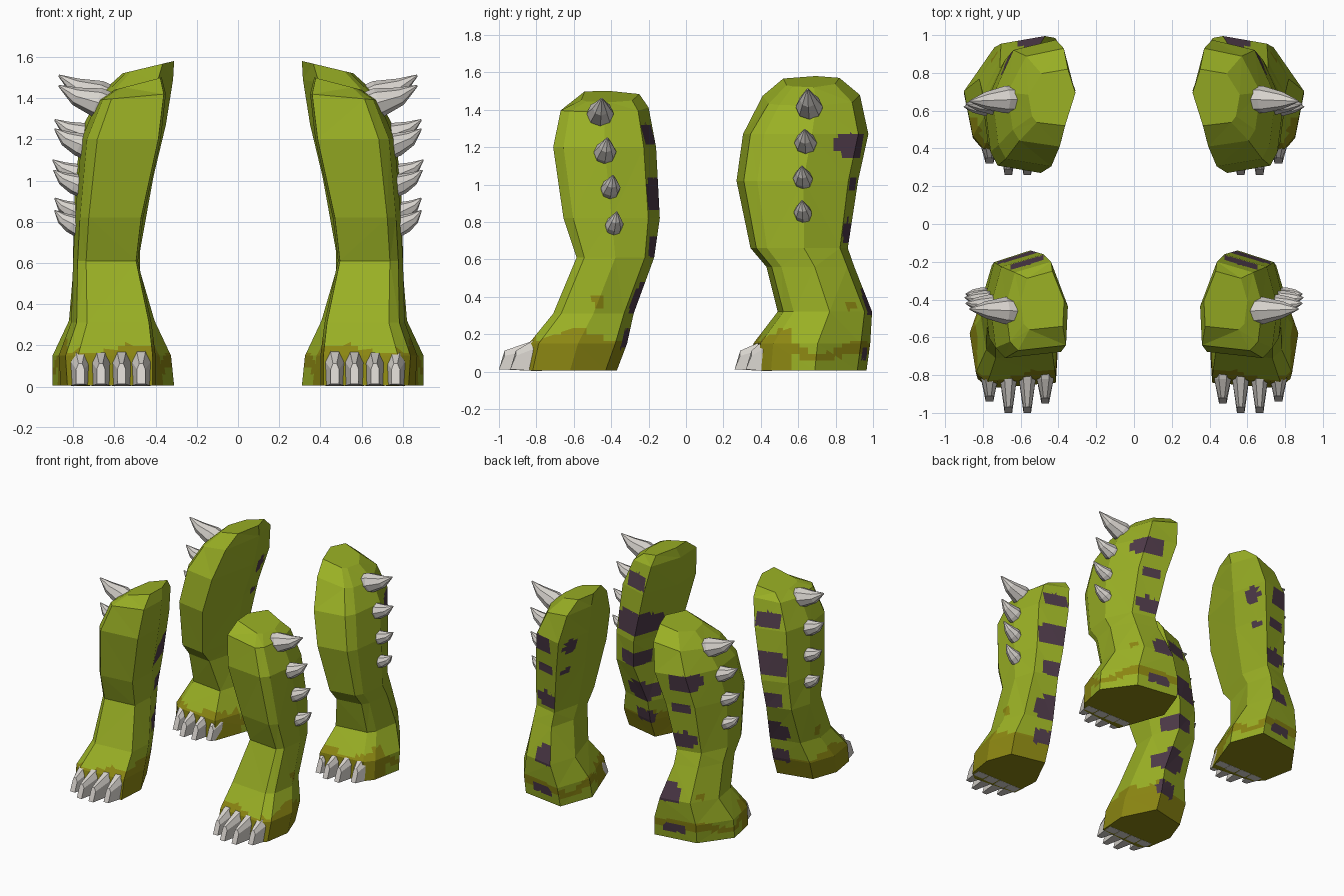
import bpy, bmesh, math
from mathutils import Vector

if "Cube" in bpy.data.objects:
    bpy.data.objects.remove(bpy.data.objects["Cube"])


def mat(name, rgb):
    m = bpy.data.materials.new(name)
    m.diffuse_color = (*rgb, 1)
    m.use_nodes = True
    m.node_tree.nodes["Principled BSDF"].inputs["Base Color"].default_value = m.diffuse_color
    return m


GREEN = mat("skin_green", (0.32, 0.43, 0.018))
OLIVE = mat("foot_olive", (0.26, 0.24, 0.006))
PURPLE = mat("patch_purple", (0.075, 0.042, 0.065))
BONE = mat("bone", (0.68, 0.65, 0.61))


def finish(bm, name, mats):
    """Make an object from a right-hand part and mirror it to the left."""
    bmesh.ops.recalc_face_normals(bm, faces=bm.faces)
    me = bpy.data.meshes.new(name)
    bm.to_mesh(me)
    bm.free()
    for m in mats:
        me.materials.append(m)
    ob = bpy.data.objects.new(name, me)
    bpy.context.collection.objects.link(ob)
    ob.modifiers.new("mirror", 'MIRROR').use_mirror_merge = False


def loft(bm, rings):
    """Skin a list of point rings, closing both ends."""
    vs = [[bm.verts.new(p) for p in r] for r in rings]
    n = len(vs[0])
    for a, b in zip(vs, vs[1:]):
        for i in range(n):
            j = (i + 1) % n
            bm.faces.new((a[i], a[j], b[j], b[i]))
    bm.faces.new(vs[0][::-1])
    bm.faces.new(vs[-1])


def slice_mesh(bm, axis, start, end, step):
    """Cut the mesh with evenly spaced planes so cells can be coloured."""
    no = Vector((0, 0, 0))
    no[axis] = 1
    k = start
    while k < end:
        bmesh.ops.bisect_plane(bm, geom=bm.verts[:] + bm.edges[:] + bm.faces[:],
                               plane_co=no * k, plane_no=no, dist=1e-5)
        k += step


def in_patch(c, n, patches):
    for side, a, z, w, h in patches:
        if side == 'back':
            u, facing = c.x - a, n.y > 0.3
        else:
            u, facing = c.y - a, n.x < -0.3
        if facing and (abs(2 * u / w)) ** 4 + (abs(2 * (c.z - z) / h)) ** 4 < 1.1:
            return True
    return False


def leg(name, section, rows, patches, stained):
    bm = bmesh.new()
    # row: height, front y, back y, inner x, outer x, drop of the outer side
    loft(bm, [[(xi + u * (xo - xi), yf + v * (yb - yf), z - drop * u)
               for u, v in section] for z, yf, yb, xi, xo, drop in rows])
    bmesh.ops.recalc_face_normals(bm, faces=bm.faces)
    bmesh.ops.triangulate(bm, faces=bm.faces)
    y0, y1 = min(v.co.y for v in bm.verts), max(v.co.y for v in bm.verts)
    slice_mesh(bm, 2, 0.023, 1.4, 0.035)
    slice_mesh(bm, 0, 0.303, 0.9, 0.035)
    slice_mesh(bm, 1, y0 + 0.023, y1, 0.045)
    for f in bm.faces:
        c = f.calc_center_median()
        if in_patch(c, f.normal, patches):
            f.material_index = 2
        elif stained(c, f.normal):
            f.material_index = 1
    bmesh.ops.dissolve_limit(bm, angle_limit=0.01, verts=bm.verts, edges=bm.edges,
                             delimit={'MATERIAL'})
    bmesh.ops.triangulate(bm, faces=bm.faces)
    finish(bm, name, [GREEN, OLIVE, PURPLE])


def spikes(name, data):
    """Fluted, slightly upturned spikes: base point, tip point, radius."""
    bm = bmesh.new()
    for base, tip, r in data:
        b, t = Vector(base), Vector(tip)
        d = (t - b).normalized()
        side = Vector((0, 1, 0))
        up = d.cross(side).normalized()
        if up.z < 0:
            up = -up
        rings = []
        for k, s, sag in ((-0.2, 0.95, 0), (0.15, 1, 0.05), (0.6, 0.62, 0.22), (1, 0.06, 0)):
            c = b.lerp(t, k) - up * sag * r
            rings.append([c + (side * math.cos(a) + up * math.sin(a)) * r * s
                          for a in (math.tau * i / 8 for i in range(8))])
        loft(bm, rings)
    finish(bm, name, [BONE])


def toes(name, xs, y_tips, y_root):
    """Wedge claws with a narrow top ridge."""
    bm = bmesh.new()
    for x, yt in zip(xs, y_tips):
        def ring(y, w, h, z0):
            return [(x - w, y, z0), (x + w, y, z0), (x + w, y, z0 + h * 0.72),
                    (x + w * 0.45, y, z0 + h), (x - w * 0.45, y, z0 + h),
                    (x - w, y, z0 + h * 0.72)]
        tip = ring(yt, 0.02, 0.1, 0.012)
        tip = [(px, py + (0.03 if pz > 0.05 else 0), pz) for px, py, pz in tip]
        loft(bm, [ring(y_root + 0.05, 0.046, 0.175, 0.004),
                  ring(y_root, 0.045, 0.16, 0.004), tip])
    finish(bm, name, [BONE])


# Front legs
front_section = [(0.03, 0.06), (0.8, 0), (0.93, 0.1), (1, 0.5),
                 (0.85, 0.88), (0.27, 1), (0, 0.5)]
front_rows = [
    (0.005, -0.87, -0.37, 0.40, 0.86, 0), (0.15, -0.84, -0.315, 0.40, 0.87, 0),
    (0.31, -0.71, -0.28, 0.42, 0.81, 0), (0.61, -0.585, -0.17, 0.485, 0.80, 0),
    (0.82, -0.655, -0.14, 0.46, 0.79, 0), (1.20, -0.71, -0.16, 0.375, 0.76, 0),
    (1.42, -0.67, -0.20, 0.35, 0.68, 0.03), (1.50, -0.56, -0.25, 0.37, 0.60, 0.06)]
front_patches = [('back', 0.56, 1.27, 0.17, 0.11), ('back', 0.58, 0.94, 0.27, 0.17),
                 ('back', 0.60, 0.67, 0.16, 0.12), ('back', 0.58, 0.39, 0.19, 0.14),
                 ('back', 0.58, 0.17, 0.16, 0.10), ('inner', -0.24, 0.93, 0.12, 0.13),
                 ('inner', -0.26, 0.67, 0.09, 0.10)]


def front_stain(c, n):
    edge = 0.2 + 0.03 * math.sin(14 * c.x + 1) + 0.025 * math.sin(19 * c.y)
    spot = (c.y + 0.47) ** 2 + (c.z - 0.38) ** 2 < 0.0011 and n.x > 0.3
    return c.z < edge or spot


leg("front_leg", front_section, front_rows, front_patches, front_stain)

# Back legs
back_section = [(0.22, 0), (0.82, 0.06), (0.92, 0.17), (1, 0.55),
                (0.72, 0.92), (0.16, 1), (0, 0.58)]
back_rows = [
    (0.005, 0.35, 0.965, 0.31, 0.90, 0), (0.15, 0.36, 0.985, 0.325, 0.90, 0),
    (0.32, 0.49, 0.995, 0.405, 0.82, 0), (0.56, 0.43, 0.90, 0.475, 0.80, 0),
    (0.66, 0.345, 0.865, 0.475, 0.80, 0), (1.02, 0.27, 0.92, 0.41, 0.79, 0),
    (1.27, 0.305, 0.975, 0.35, 0.75, 0), (1.49, 0.41, 0.93, 0.315, 0.67, 0.07),
    (1.58, 0.52, 0.82, 0.31, 0.56, 0.06)]
back_patches = [('back', 0.60, 1.21, 0.19, 0.13), ('back', 0.58, 1.0, 0.13, 0.08),
                ('back', 0.58, 0.75, 0.18, 0.12), ('back', 0.52, 0.36, 0.18, 0.13),
                ('back', 0.57, 0.10, 0.16, 0.07), ('inner', 0.85, 1.20, 0.10, 0.12),
                ('inner', 0.82, 0.99, 0.07, 0.07)]


def back_stain(c, n):
    if n.z < -0.8 and c.z < 0.02:
        return True
    wave = 0.025 * math.sin(17 * c.y + 6 * c.x)
    if c.y < 0.56:
        return c.z < 0.2 + wave
    spot = (c.y - 0.88) ** 2 + (c.z - 0.35) ** 2 < 0.001 and n.x > 0.3
    return 0.08 + wave < c.z < 0.13 + 1.6 * wave or spot


leg("back_leg", back_section, back_rows, back_patches, back_stain)

# Spikes down the outer sides
spikes("front_leg_spikes", [
    ((0.65, -0.46, 1.37), (0.87, -0.45, 1.46), 0.072),
    ((0.74, -0.435, 1.165), (0.89, -0.42, 1.25), 0.06),
    ((0.77, -0.405, 0.975), (0.895, -0.39, 1.05), 0.052),
    ((0.785, -0.385, 0.78), (0.89, -0.37, 0.855), 0.048)])
spikes("back_leg_spikes", [
    ((0.65, 0.66, 1.405), (0.87, 0.65, 1.51), 0.072),
    ((0.73, 0.64, 1.215), (0.89, 0.635, 1.295), 0.06),
    ((0.77, 0.625, 1.025), (0.90, 0.62, 1.10), 0.052),
    ((0.785, 0.625, 0.845), (0.89, 0.62, 0.915), 0.048)])

# Toe claws
toe_x = (0.47, 0.565, 0.665, 0.765)
toes("front_toes", toe_x, (-0.95, -1.0, -1.0, -0.94), -0.82)
toes("back_toes", toe_x, (0.31, 0.26, 0.26, 0.32), 0.41)
